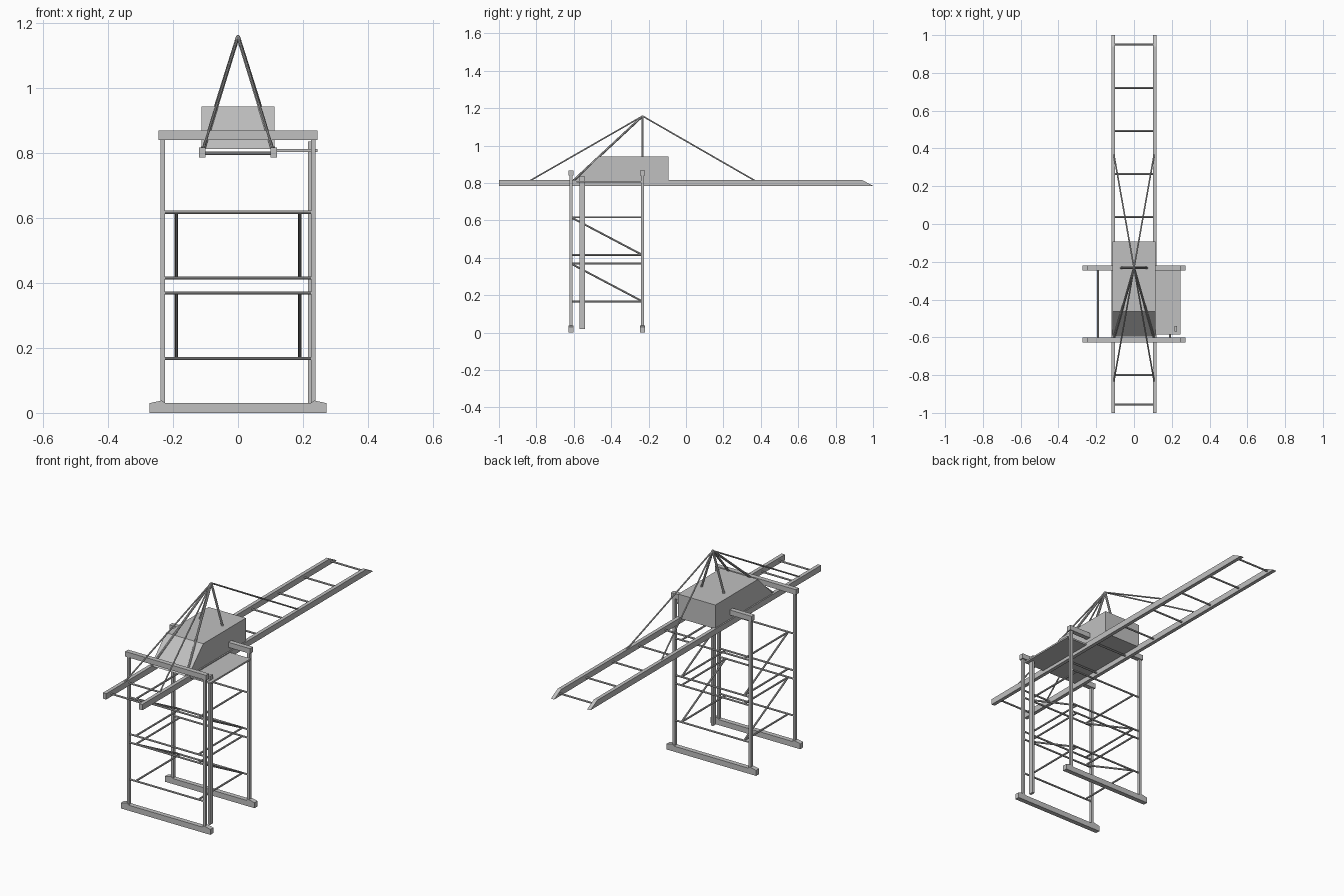
import bpy
import bmesh
from mathutils import Vector

cube = bpy.data.objects.get("Cube")
if cube:
    bpy.data.objects.remove(cube, do_unlink=True)

grey = bpy.data.materials.new("steel_grey")
grey.use_nodes = True
colour = (0.53, 0.53, 0.53, 1)
grey.diffuse_color = colour
grey.node_tree.nodes["Principled BSDF"].inputs["Base Color"].default_value = colour


def finish(name, bm):
    bmesh.ops.recalc_face_normals(bm, faces=bm.faces)
    mesh = bpy.data.meshes.new(name)
    bm.to_mesh(mesh)
    bm.free()
    mesh.materials.append(grey)
    obj = bpy.data.objects.new(name, mesh)
    bpy.context.collection.objects.link(obj)
    return obj


def extrude(name, points, depth):
    """Extrude a planar outline along a vector."""
    bm = bmesh.new()
    face = bm.faces.new([bm.verts.new(p) for p in points])
    new = bmesh.ops.extrude_face_region(bm, geom=[face])["geom"]
    verts = [v for v in new if isinstance(v, bmesh.types.BMVert)]
    bmesh.ops.translate(bm, verts=verts, vec=depth)
    return finish(name, bm)


def box(name, x, y, z):
    outline = [(x[0], y[0], z[0]), (x[1], y[0], z[0]),
               (x[1], y[0], z[1]), (x[0], y[0], z[1])]
    return extrude(name, outline, (0, y[1] - y[0], 0))


def rod(name, start, end, radius=0.005, sides=8):
    a, b = Vector(start), Vector(end)
    bm = bmesh.new()
    bmesh.ops.create_cone(bm, cap_ends=True, segments=sides, radius1=radius,
                          radius2=radius, depth=(b - a).length)
    turn = (b - a).to_track_quat("Z", "Y").to_matrix()
    bmesh.ops.rotate(bm, verts=bm.verts, matrix=turn)
    bmesh.ops.translate(bm, verts=bm.verts, vec=(a + b) / 2)
    return finish(name, bm)


FRONT, BACK = -0.615, -0.232
LEVELS = (0.167, 0.369, 0.415, 0.617)
SIDES = (("right", -1), ("left", 1))

# Portal frames: base beam, legs, top beam and cross bars
for end, y in (("front", FRONT), ("back", BACK)):
    across = (y - 0.013, y + 0.013)
    base = [(-0.272, 0), (0.272, 0), (0.272, 0.03), (0.235, 0.038), (0.222, 0.03),
            (-0.222, 0.03), (-0.235, 0.038), (-0.272, 0.03)]
    extrude(end + "_base_beam", [(x, across[0], z) for x, z in base], (0, 0.026, 0))
    box(end + "_top_beam", (-0.245, 0.245), across, (0.84, 0.868))
    for side, s in SIDES:
        x = s * 0.231
        box(f"{end}_{side}_leg", (x - 0.007, x + 0.007), (y - 0.008, y + 0.008), (0.02, 0.845))
    for i, z in enumerate(LEVELS):
        rod(f"{end}_cross_bar_{i + 1}", (-0.231, y, z), (0.231, y, z))

# Side bracing between the two portals
for side, s in SIDES:
    x = s * 0.19
    for i, z in enumerate(LEVELS):
        rod(f"{side}_side_bar_{i + 1}", (x, FRONT, z), (x, BACK, z))
    for low, high in (LEVELS[:2], LEVELS[2:]):
        rod(f"{side}_diagonal_brace", (x, FRONT, high), (x, BACK, low))

# Boom rails with slanted rear tips, and rungs
for side, s in SIDES:
    x = s * 0.11 - 0.01
    extrude(side + "_boom_rail",
            [(x, -1, 0.785), (x, 1, 0.785), (x, 0.94, 0.817), (x, -1, 0.817)],
            (0.02, 0, 0))
for i, y in enumerate((-0.955, -0.8, -0.42, -0.19, 0.037, 0.264, 0.493, 0.72, 0.95)):
    rod(f"boom_rung_{i + 1}", (-0.11, y, 0.799), (0.11, y, 0.799))

# Machinery house with sloped front
extrude("machinery_house",
        [(-0.113, -0.595, 0.812), (-0.113, -0.093, 0.812),
         (-0.113, -0.093, 0.943), (-0.113, -0.463, 0.943)], (0.226, 0, 0))

# Access platform and lift shaft
box("access_platform", (0.11, 0.245), (-0.585, -0.24), (0.803, 0.812))
box("lift_shaft", (0.215, 0.228), (-0.569, -0.541), (0.02, 0.835))

# Mast and stays
apex = (0, BACK, 1.158)
for side, s in SIDES:
    rod(side + "_mast_leg", apex, (s * 0.108, BACK, 0.815), 0.006)
    rod(side + "_front_strut", apex, (s * 0.105, -0.6, 0.815), 0.006)
    rod(side + "_front_stay", apex, (s * 0.107, -0.835, 0.812), 0.004)
    rod(side + "_rear_stay", apex, (s * 0.107, 0.37, 0.812), 0.004)
